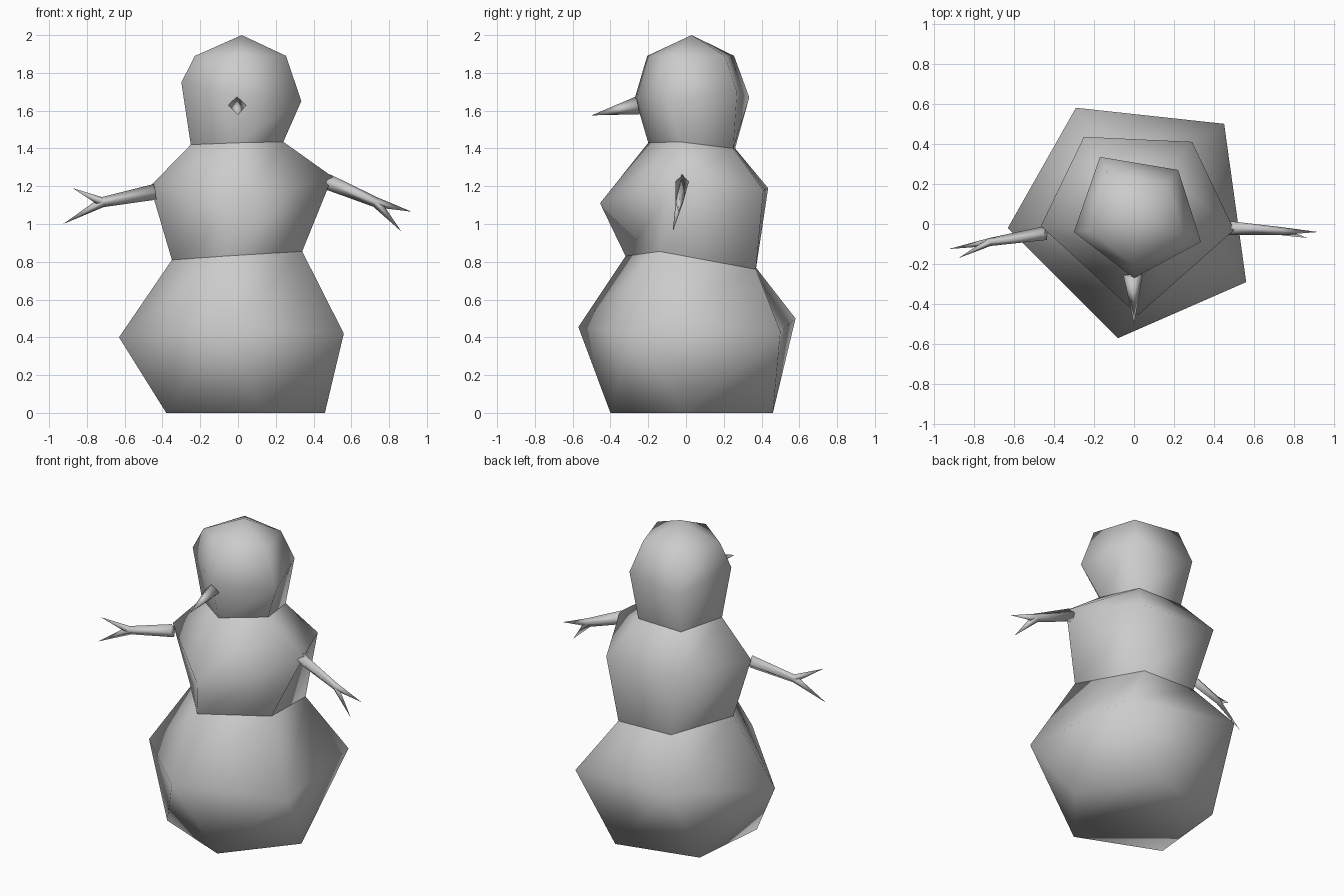
import bpy
import bmesh
from mathutils import Vector

cube = bpy.data.objects.get("Cube")
if cube:
    bpy.data.objects.remove(cube, do_unlink=True)

grey = bpy.data.materials.new("plain_grey")
grey.use_nodes = True
tone = (0.6, 0.6, 0.6, 1)
grey.diffuse_color = tone
grey.node_tree.nodes["Principled BSDF"].inputs["Base Color"].default_value = tone


def finish(name, bm):
    """Turn a bmesh into a smooth grey object."""
    for face in bm.faces:
        face.smooth = True
    mesh = bpy.data.meshes.new(name)
    bm.to_mesh(mesh)
    bm.free()
    mesh.materials.append(grey)
    obj = bpy.data.objects.new(name, mesh)
    bpy.context.collection.objects.link(obj)
    return obj


def loft(bm, rings, tip=None, cap=False, diagonal=False):
    """Join counter-clockwise rings from low to high, with optional tip and base cap."""
    loops = [[bm.verts.new(p) for p in ring] for ring in rings]
    count = len(loops[0])
    for level, (low, high) in enumerate(zip(loops, loops[1:])):
        for i in range(count):
            j = (i + 1) % count
            if diagonal and level == 0:
                bm.faces.new((low[i], high[j], high[i]))
                bm.faces.new((low[i], low[j], high[j]))
            else:
                bm.faces.new((low[i], low[j], high[j], high[i]))
    if tip:
        end = bm.verts.new(tip)
        for i in range(count):
            bm.faces.new((loops[-1][i], loops[-1][(i + 1) % count], end))
    if cap:
        bm.faces.new(loops[0][::-1])


# Five-sided rings, each ordered right, front, left, back left, back right
base = [(-.38, -.19, 0), (.13, -.4, 0), (.46, 0, 0), (.19, .46, 0), (-.33, .33, 0)]
belly = [(-.63, -.02, .4), (-.08, -.57, .455), (.56, -.29, .42), (.45, .5, .43), (-.29, .58, .5)]
waist = [(-.35, .01, .81), (-.07, -.32, .83), (.34, -.14, .855), (.23, .37, .76), (-.15, .37, .77)]
chest = [(-.465, -.01, 1.2), (.02, -.455, 1.11), (.5, -.03, 1.25), (.29, .41, 1.18), (-.25, .435, 1.19)]
neck = [(-.25, -.015, 1.42), (0, -.2, 1.43), (.24, -.03, 1.435), (.17, .25, 1.4), (-.145, .26, 1.4)]
cheek = [(-.3, -.04, 1.75), (0, -.27, 1.67), (.335, -.09, 1.65), (.22, .27, 1.7), (-.17, .335, 1.67)]
brow = [(x * .76, y * .76, 1.89) for x, y, z in cheek]

for name, rings, tip, closed in (
    ("lower_body", [base, belly, waist], None, True),
    ("middle_body", [waist, chest, neck], None, False),
    ("head", [neck, cheek, brow], (.02, .03, 2), False),
):
    bm = bmesh.new()
    loft(bm, rings, tip, cap=closed, diagonal=closed)
    finish(name, bm)


def section(centre, direction, wide, tall):
    """Four-sided cross-section square to a direction."""
    d = Vector(direction).normalized()
    side = d.cross(Vector((0, 0, 1))).normalized()
    up = side.cross(d)
    c = Vector(centre)
    return [c + side * wide, c + up * tall, c - side * wide, c - up * tall]


def spike(bm, path, sizes):
    """Tapering branch along a path that ends in a point."""
    pts = [Vector(p) for p in path]
    rings = []
    for i, size in enumerate(sizes):
        rings.append(section(pts[i], pts[i + 1] - pts[max(i - 1, 0)], *size))
    loft(bm, [r[::-1] for r in rings], pts[-1], cap=True)
    bmesh.ops.recalc_face_normals(bm, faces=bm.faces)


# Nose
bm = bmesh.new()
spike(bm, [(-.005, -.255, 1.628), (0, -.5, 1.575)], [(.048, .048)])
finish("nose", bm)

# Twig arms, each a tapering stem with two pointed fingers
arms = {
    "left_arm": [(.47, -.02, 1.225), (.73, -.035, 1.115), (.92, -.04, 1.065), (.865, -.07, .96)],
    "right_arm": [(-.44, -.045, 1.17), (-.72, -.09, 1.115), (-.875, -.17, 1.19), (-.925, -.125, 1)],
}
for name, (shoulder, wrist, upper, lower) in arms.items():
    bm = bmesh.new()
    for fingertip in (upper, lower):
        spike(bm, [shoulder, wrist, fingertip], [(.035, .042), (.02, .027)])
    finish(name, bm)
